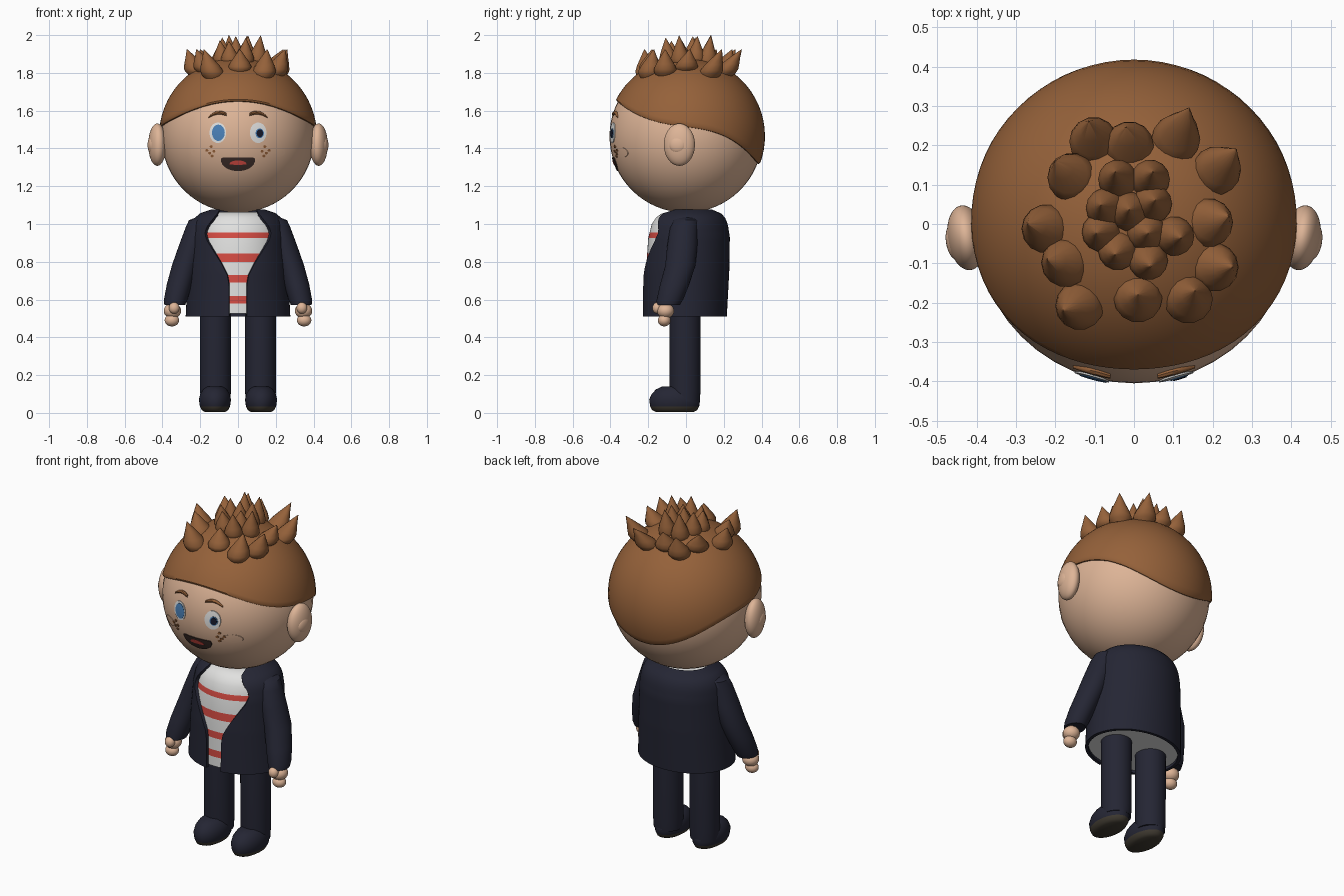
import bpy, bmesh, random
from math import sin, cos, pi, sqrt, asin, radians
from mathutils import Matrix

random.seed(4)
cube = bpy.data.objects.get("Cube")
if cube:
    bpy.data.objects.remove(cube)


def material(name, r, g, b):
    m = bpy.data.materials.new(name)
    m.use_nodes = True
    m.diffuse_color = (r, g, b, 1)
    node = m.node_tree.nodes["Principled BSDF"]
    node.inputs["Base Color"].default_value = (r, g, b, 1)
    node.inputs["Roughness"].default_value = 0.8
    return m


SKIN = material("skin", .73, .46, .31)
HAIR = material("brown_hair", .30, .12, .042)
NAVY = material("navy_cloth", .018, .019, .034)
WHITE = material("white", .75, .75, .74)
RED = material("red", .66, .07, .055)
BLUE = material("iris_blue", .07, .22, .48)
DARK = material("dark_mouth", .045, .026, .022)
SOLE = material("sole_brown", .05, .042, .03)
PUPIL = material("pupil_navy", .008, .01, .025)
HEAD_Z, HEAD_R = 1.465, .405


def finish(name, bm, *mats):
    me = bpy.data.meshes.new(name)
    bm.normal_update()
    bm.to_mesh(me)
    bm.free()
    for m in mats:
        me.materials.append(m)
    ob = bpy.data.objects.new(name, me)
    bpy.context.collection.objects.link(ob)
    bpy.ops.object.select_all(action='DESELECT')
    ob.select_set(True)
    bpy.context.view_layer.objects.active = ob
    bpy.ops.object.shade_smooth_by_angle(angle=radians(42))
    return ob


def skin_rings(rings, wrap=True, caps=True):
    """Bridge rows of points into a surface."""
    bm = bmesh.new()
    rows = [[bm.verts.new(p) for p in ring] for ring in rings]
    n = len(rows[0])
    for a, b in zip(rows, rows[1:]):
        for i in range(n if wrap else n - 1):
            j = (i + 1) % n
            bm.faces.new((a[i], a[j], b[j], b[i]))
    if caps:
        bm.faces.new(rows[0][::-1])
        bm.faces.new(rows[-1])
    bmesh.ops.recalc_face_normals(bm, faces=bm.faces)
    return bm


def ellipse(x, y, z, rx, ry, n=32):
    return [(x + rx * cos(2 * pi * i / n), y + ry * sin(2 * pi * i / n), z) for i in range(n)]


def ball(name, loc, size, mat, tilt=0):
    bm = bmesh.new()
    m = Matrix.Translation(loc) @ Matrix.Rotation(tilt, 4, 'Z') @ Matrix.Diagonal((*size, 1))
    bmesh.ops.create_uvsphere(bm, u_segments=48, v_segments=32, radius=1, matrix=m)
    return finish(name, bm, mat)


def interp(table, z):
    for a, b in zip(table, table[1:]):
        if z <= b[0]:
            t = max(0, (z - a[0]) / (b[0] - a[0]))
            return [p + (q - p) * t for p, q in zip(a, b)][1:]
    return table[-1][1:]


def on_face(x, z, lift):
    return (x, -sqrt((HEAD_R + lift) ** 2 - x * x - (z - HEAD_Z) ** 2), z)


def plate(name, x, z, rx, rz, mat, lift, shape=lambda a: (cos(a), sin(a))):
    """Thin patch that follows the curve of the face."""
    outline = [shape(2 * pi * i / 32) for i in range(32)]
    rings = [[on_face(x + rx * s * u, z + rz * s * v, l) for u, v in outline]
             for s, l in ((1, -.003), (1, lift), (.75, lift), (.5, lift), (.25, lift), (.04, lift))]
    bm = skin_rings(rings, caps=False)
    bm.verts.ensure_lookup_table()
    bm.faces.new(bm.verts[-32:])
    bmesh.ops.recalc_face_normals(bm, faces=bm.faces)
    return finish(name, bm, mat)


# Head and hair cap with a swept hairline
ball("head", (0, 0, HEAD_Z), (HEAD_R,) * 3, SKIN)


def hair_angle(phi, r):
    lo, hi = .2, 2.6
    for _ in range(30):
        t = (lo + hi) / 2
        y = r * sin(t) * sin(phi)
        line = 1.515 - .13 * y - (2.5 if y > 0 else 1.75) * y ** 3
        lo, hi = (t, hi) if HEAD_Z + r * cos(t) > line else (lo, t)
    return lo


def hair_ring(f, r):
    ring = []
    for i in range(72):
        phi = 2 * pi * i / 72
        t = hair_angle(phi, .418) * f
        ring.append((r * sin(t) * cos(phi), r * sin(t) * sin(phi), HEAD_Z + r * cos(t)))
    return ring


rows = [(k / 20, .418) for k in range(1, 20)] + [(.985, .418), (1, .412), (1, .395)]
bm = skin_rings([hair_ring(f, r) for f, r in [(.01, .418)] + rows])
finish("hair_cap", bm, HAIR)

# Hair spikes: base x, y and tip x, y, z
outer = [(-.10, .20, -.115, .26), (-.01, .19, -.02, .245), (.10, .20, .14, .295),
         (.20, .125, .26, .19), (.18, 0, .24, .02), (.195, -.11, .25, -.11),
         (.135, -.195, .155, -.17), (.01, -.19, .01, -.18), (-.13, -.205, -.18, -.22),
         (-.165, -.10, -.22, -.09), (-.215, -.015, -.27, 0), (-.15, .11, -.2, .16)]
inner = [(-.04, .11), (.04, .11), (-.07, .04), (.045, .05), (.10, -.03),
         (.035, -.09), (-.04, -.065), (-.08, -.02), (.03, -.02), (-.01, .03)]
spikes = [(*s, 1.925, .062) for s in outer]
spikes += [(x, y, x * 1.2, y * 1.2, 2.0 - random.random() * .035 * (k > 0), .05)
           for k, (x, y) in enumerate(inner)]
for k, (x, y, tx, ty, tz, r) in enumerate(spikes):
    z = HEAD_Z + sqrt(.418 ** 2 - x * x - y * y) - .035
    profile = ((0, .75), (.12, .95), (.25, 1), (.45, .8), (.7, .45), (1, .02))
    rings = [ellipse(x + (tx - x) * t ** 1.3, y + (ty - y) * t ** 1.3, z + (tz - z) * t, r * w, r * w, 14)
             for t, w in profile]
    finish(f"hair_spike_{k + 1}", skin_rings(rings), HAIR)

# Face
plate("right_eye_white", -.107, 1.483, .044, .054, WHITE, .003)
plate("left_eye_white", .107, 1.483, .044, .054, WHITE, .003)
plate("right_iris", -.104, 1.483, .034, .043, BLUE, .005)
plate("left_iris", .115, 1.48, .022, .026, BLUE, .005)
plate("left_pupil", .116, 1.48, .017, .021, PUPIL, .007)
plate("mouth", 0, 1.338, .09, .058, DARK, .004,
      lambda a: (cos(a), sin(a) if sin(a) < 0 else .22 * min(1, sin(a) * 4)))
plate("tongue", 0, 1.317, .045, .02, RED, .006,
      lambda a: (cos(a), sin(a) if sin(a) > 0 else .2 * sin(a)))

for side, s in (("left", 1), ("right", -1)):
    plate(side + "_cheek", s * .205, 1.38, .045, .026, SKIN, .002)
    for k, (x, z) in enumerate(((.142, 1.41), (.15, 1.375), (.128, 1.385), (.165, 1.39), (.137, 1.36))):
        plate(f"{side}_freckle_{k + 1}", s * x, z, .008, .007, HAIR, .004)

    # Eyebrow: tapered arched tube
    rings = []
    for i in range(9):
        t = i / 8
        x, y, z = on_face(s * (.06 + .095 * t), 1.58 + .016 * sin(pi * t) - .014 * t, .002)
        w = .004 + .006 * sin(pi * min(1, t * .8 + .2))
        rings.append([(x, y + w * cos(a * pi / 4), z + w * sin(a * pi / 4)) for a in range(8)])
    finish(side + "_eyebrow", skin_rings(rings), HAIR)

    # Ear
    ball(side + "_ear", (s * .427, -.035, 1.42), (.047, .083, .112), SKIN, s * -.15)
    ball(side + "_inner_ear", (s * .458, -.045, 1.418), (.02, .045, .045), SKIN, s * -.15)

    # Sleeve and cuff
    arm = [(.16, .01, 1.04, .05, .06), (.195, 0, 1.02, .065, .068), (.21, -.01, .98, .068, .075),
           (.245, -.02, .88, .07, .08), (.28, -.03, .78, .07, .08), (.31, -.06, .68, .067, .077),
           (.33, -.085, .60, .062, .07), (.335, -.095, .57, .055, .062), (.335, -.095, .575, .035, .04)]
    finish(side + "_sleeve", skin_rings([ellipse(s * x, y, z, a, b) for x, y, z, a, b in arm]), NAVY)

    # Hand
    ball(side + "_palm", (s * .347, -.108, .54), (.046, .045, .04), SKIN)
    ball(side + "_fingers", (s * .35, -.115, .49), (.038, .034, .032), SKIN)
    ball(side + "_thumb", (s * .338, -.152, .555), (.028, .026, .03), SKIN)

    # Trouser leg
    leg = [ellipse(s * .119, -.005, z, r, r) for z, r in ((.06, .078), (.12, .082), (.56, .083))]
    finish(side + "_leg", skin_rings(leg), NAVY)

    # Shoe with dark sole
    shoe = ((.005, .055, .10), (.015, .07, .12), (.035, .08, .13), (.07, .085, .135),
            (.10, .078, .122), (.125, .062, .098), (.14, .04, .065))
    bm = skin_rings([ellipse(s * .122, -.06, z, a, b) for z, a, b in shoe])
    for f in bm.faces:
        f.material_index = int(f.calc_center_median().z < .03)
    finish(side + "_shoe", bm, NAVY, SOLE)

# Torso profile: height, half width, half depth, y centre
torso = [(.51, .268, .215, -.008), (.75, .256, .22, 0), (.93, .245, .215, .008),
         (1.0, .235, .2, .012), (1.035, .215, .18, .016), (1.055, .19, .155, .02), (1.068, .14, .11, .025)]

# Striped shirt
bands = [.58, .62, .69, .73, .80, .845, .925, .955]
levels = [.525] + bands + [1.0, 1.035, 1.055, 1.064]
rings = []
for z in levels:
    rx, ry, yc = interp(torso, z)
    rings.append(ellipse(0, yc, z, rx * .965, ry * .965, 64))
bm = skin_rings(rings)
for f in bm.faces:
    z = f.calc_center_median().z
    f.material_index = int(abs(f.normal.z) < .9 and any(a < z < b for a, b in zip(bands[::2], bands[1::2])))
finish("striped_shirt", bm, WHITE, RED)

# Open jacket: rows stop at the front opening
opening = [(.51, .045), (.68, .046), (.73, .055), (.79, .085), (.86, .128), (.91, .158),
           (.945, .17), (.98, .162), (1.02, .13), (1.05, .105), (1.07, .095)]
rings = []
for k in range(29):
    z = .51 + .558 * k / 28
    rx, ry, yc = interp(torso, z)
    a0 = asin(min(.85, interp(opening, z)[0] / rx))
    angles = [a0 + (2 * pi - 2 * a0) * i / 64 for i in range(65)]
    rings.append([(rx * sin(a), yc - ry * cos(a), z) for a in angles])
jacket = finish("jacket", skin_rings(rings, wrap=False, caps=False), NAVY)
thick = jacket.modifiers.new("thickness", 'SOLIDIFY')
thick.thickness = .018
thick.offset = 0
bpy.ops.object.modifier_apply(modifier=thick.name)
bpy.ops.object.shade_smooth_by_angle(angle=radians(42))
